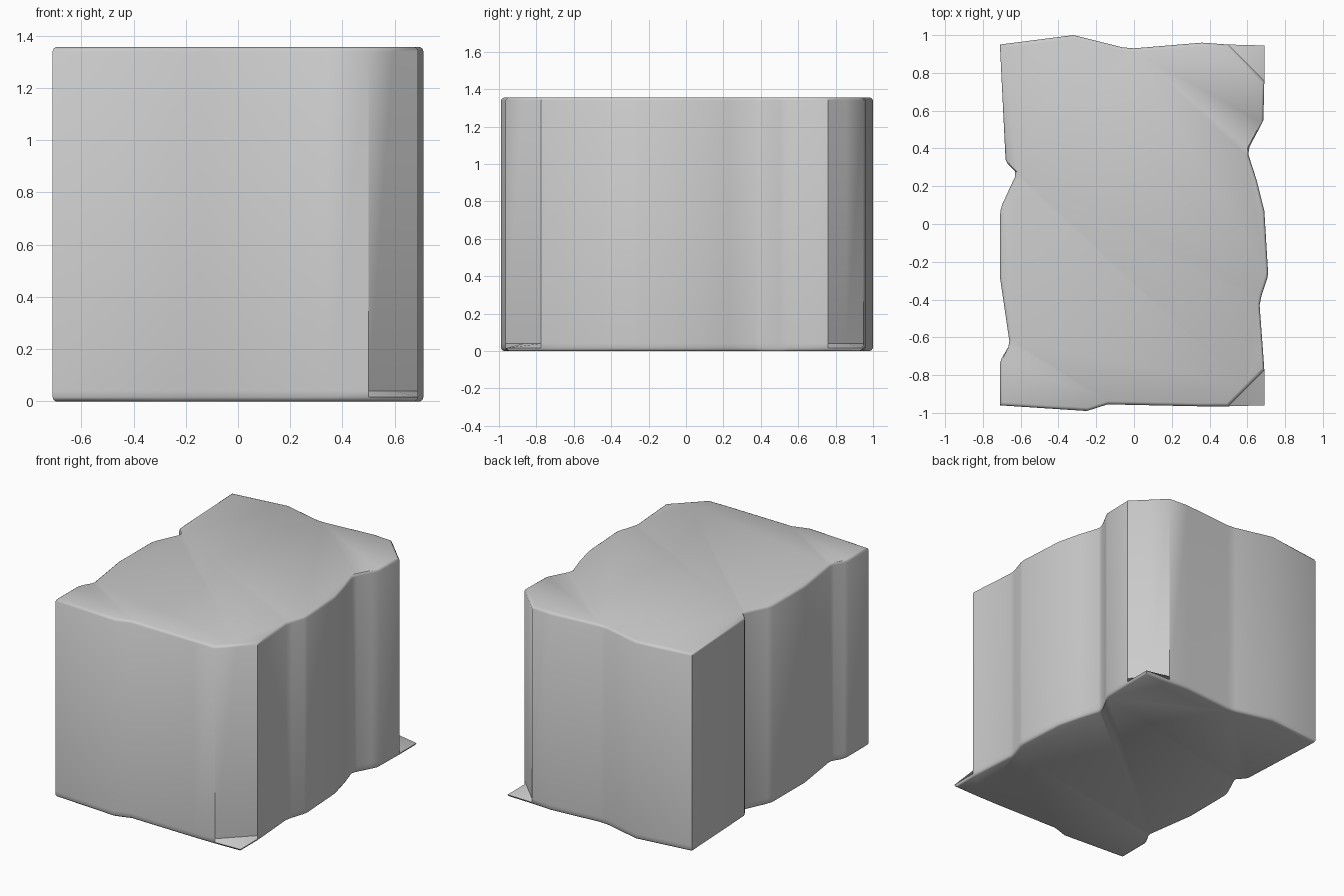
import bpy, bmesh, math
from mathutils import Vector

old = bpy.data.objects.get("Cube")
if old:
    bpy.data.objects.remove(old, do_unlink=True)

stone = bpy.data.materials.new("stone_grey")
stone.use_nodes = True
grey = (0.6, 0.6, 0.6, 1)
stone.diffuse_color = grey
stone.node_tree.nodes["Principled BSDF"].inputs["Base Color"].default_value = grey

# Uneven sides of the block, counter-clockwise from above
front = [(-.71, -.96), (-.25, -.99), (-.14, -.955), (.34, -.965), (.5, -.965)]
right = [(.69, -.775), (.685, -.7), (.665, -.43), (.675, -.38), (.705, -.29), (.71, -.26),
         (.69, .07), (.65, .23), (.605, .37), (.612, .41), (.66, .5), (.685, .55), (.69, .76)]
back = [(.5, .95), (.36, .96), (0, .93), (-.06, .935), (-.32, 1), (-.71, .95)]
left = [(-.68, .34), (-.67, .32), (-.63, .28), (-.63, .25), (-.695, .11), (-.708, .07),
        (-.71, -.28), (-.66, -.62), (-.665, -.65), (-.7, -.71), (-.71, -.74)]


def outline(corner_spurs):
    """Plan of the block; the right corners are cut off, or pointed at the foot."""
    def corner(a, b, tip):
        return tip if corner_spurs else ((a[0] + b[0]) / 2, (a[1] + b[1]) / 2)
    return (front + [corner(front[-1], right[0], (.69, -.96))] + right
            + [corner(right[-1], back[0], (.69, .945))] + back + left)


bm = bmesh.new()


def ring(z, scale, corner_spurs):
    return [bm.verts.new((x * scale, y * scale, z)) for x, y in outline(corner_spurs)]


# Foot with softened edge and spurs, upright walls, softened top edge
rings = [ring(0, .982, True), ring(.005, .993, True), ring(.016, 1, True),
         ring(.04, 1, False), ring(1.34, 1, False),
         ring(1.351, .993, False), ring(1.356, .982, False)]
count = len(rings[0])
for low, high in zip(rings, rings[1:]):
    for i in range(count):
        j = (i + 1) % count
        bm.faces.new((low[i], low[j], high[j], high[i]))
bm.faces.new(rings[0][::-1])
bm.faces.new(rings[-1])
bmesh.ops.recalc_face_normals(bm, faces=bm.faces)

mesh = bpy.data.meshes.new("stone_block")
bm.to_mesh(mesh)
bm.free()
mesh.materials.append(stone)
block = bpy.data.objects.new("stone_block", mesh)
bpy.context.collection.objects.link(block)
bpy.context.view_layer.objects.active = block
block.select_set(True)
bpy.ops.object.shade_smooth_by_angle(angle=math.radians(40))
